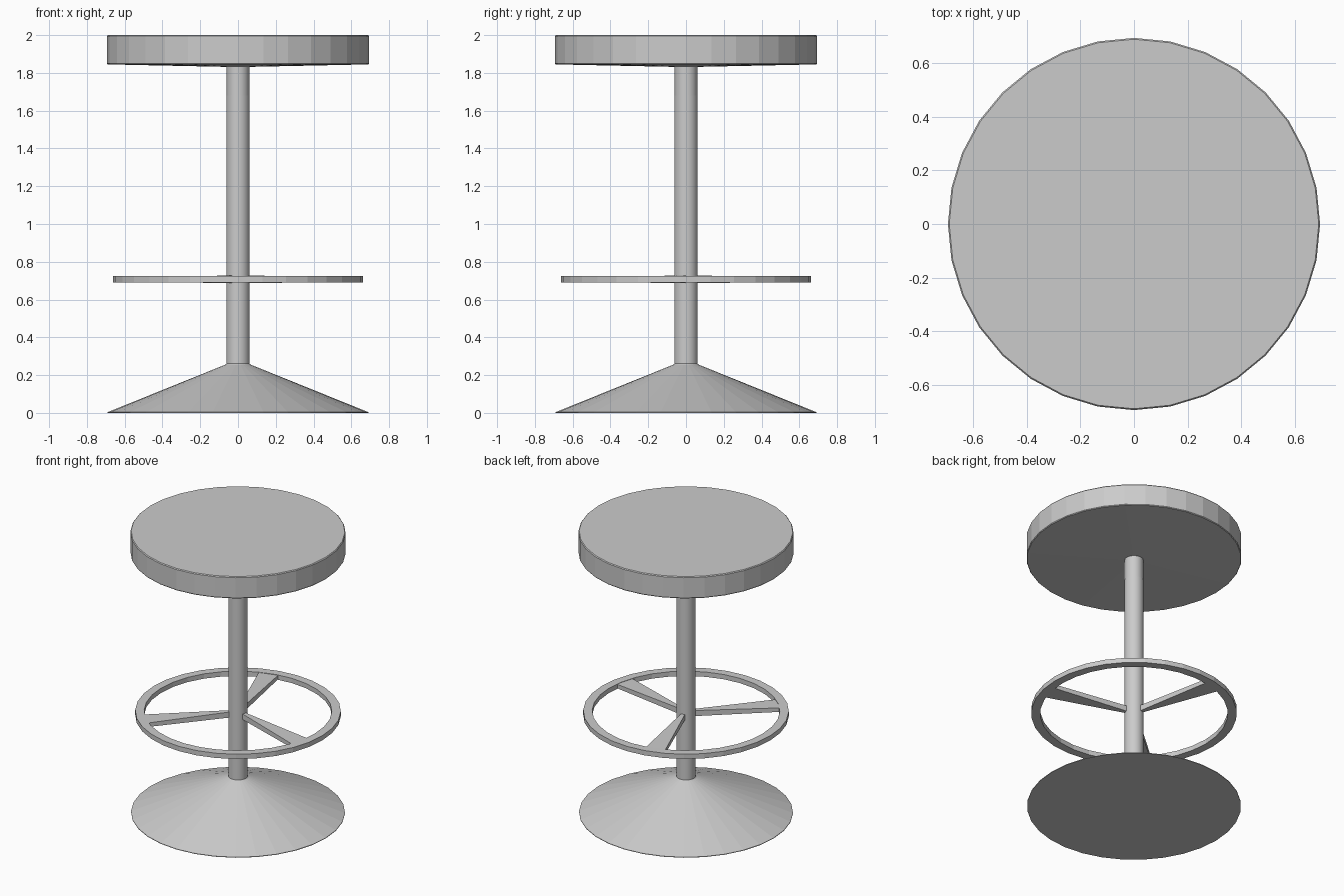
import bpy
import bmesh
from math import cos, sin, pi, radians

cube = bpy.data.objects.get("Cube")
if cube:
    bpy.data.objects.remove(cube, do_unlink=True)

SIDES = 32

grey = bpy.data.materials.new("light_grey")
grey.use_nodes = True
colour = (0.6, 0.6, 0.6, 1)
grey.diffuse_color = colour
grey.node_tree.nodes["Principled BSDF"].inputs["Base Color"].default_value = colour


def finish(name, bm):
    bmesh.ops.remove_doubles(bm, verts=bm.verts, dist=1e-5)
    bmesh.ops.recalc_face_normals(bm, faces=bm.faces)
    mesh = bpy.data.meshes.new(name)
    bm.to_mesh(mesh)
    bm.free()
    mesh.materials.append(grey)
    obj = bpy.data.objects.new(name, mesh)
    bpy.context.collection.objects.link(obj)
    return obj


def lathe(name, profile, closed=False):
    """Turn (radius, height) points around z; open profiles get end caps."""
    bm = bmesh.new()
    rings = []
    for r, z in profile:
        rings.append([bm.verts.new((r * cos(2 * pi * i / SIDES),
                                    r * sin(2 * pi * i / SIDES), z))
                      for i in range(SIDES)])
    pairs = list(zip(rings, rings[1:]))
    if closed:
        pairs.append((rings[-1], rings[0]))
    else:
        bm.faces.new(rings[0])
        bm.faces.new(rings[-1])
    for a, b in pairs:
        for i in range(SIDES):
            j = (i + 1) % SIDES
            bm.faces.new((a[i], a[j], b[j], b[i]))
    return finish(name, bm)


def spoke(name, angle):
    """Wedge that widens from the pole to the foot ring."""
    bm = bmesh.new()
    bmesh.ops.create_cube(bm, size=1)
    for v in bm.verts:
        outer = v.co.x > 0
        x = 0.62 if outer else 0.045
        y = v.co.y * (0.135 if outer else 0.024)
        z = v.co.z * (0.028 if outer else 0.04)
        v.co = (x * cos(angle) - y * sin(angle),
                x * sin(angle) + y * cos(angle), 0.707 + z)
    return finish(name, bm)


# Seat cushion with a slightly dished underside
lathe("seat", [(0.07, 1.832), (0.69, 1.845), (0.694, 1.85),
               (0.694, 1.994), (0.689, 2.0)])

# Conical floor base
lathe("base", [(0.69, 0), (0.69, 0.004), (0.068, 0.255), (0.06, 0.262)])

# Central pole
pole = lathe("pole", [(0.062, 0.2), (0.062, 1.68), (0.06, 1.68), (0.06, 1.84)])
bpy.context.view_layer.objects.active = pole
pole.select_set(True)
bpy.ops.object.shade_smooth_by_angle(angle=radians(30))

# Foot ring and its three spokes
lathe("foot_ring", [(0.605, 0.69), (0.663, 0.69), (0.663, 0.724),
                    (0.605, 0.724)], closed=True)
for n in range(3):
    spoke(f"foot_ring_spoke_{n + 1}", radians(226 + 120 * n))
